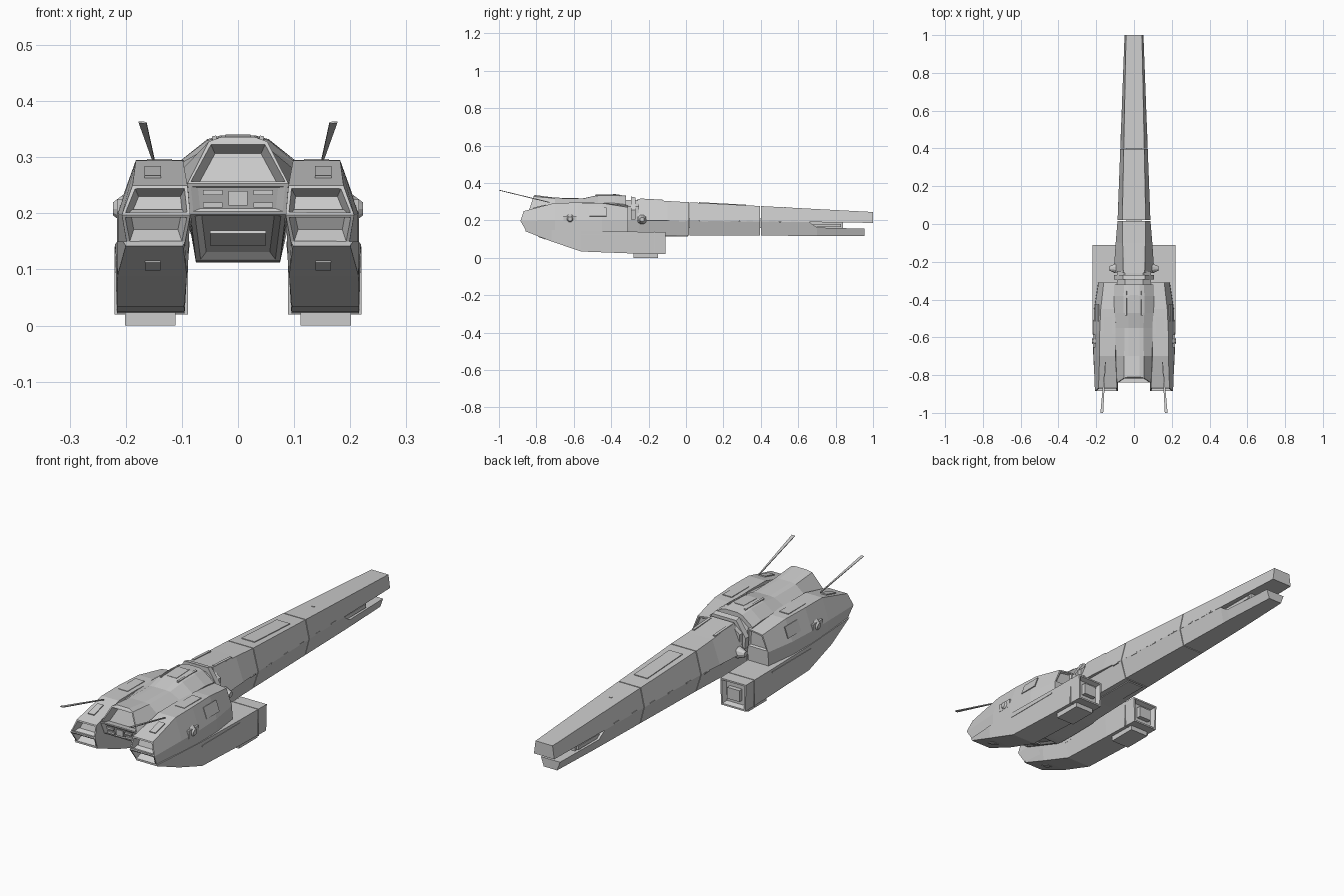
import bpy, bmesh, math
from mathutils import Matrix, Vector

if "Cube" in bpy.data.objects:
    bpy.data.objects.remove(bpy.data.objects["Cube"])

grey = bpy.data.materials.new("hull_grey")
grey.diffuse_color = (0.6, 0.6, 0.6, 1)
grey.use_nodes = True
grey.node_tree.nodes["Principled BSDF"].inputs["Base Color"].default_value = grey.diffuse_color


def finish(name, bm, mirror=False):
    bmesh.ops.recalc_face_normals(bm, faces=bm.faces)
    me = bpy.data.meshes.new(name)
    bm.to_mesh(me)
    bm.free()
    me.materials.append(grey)
    ob = bpy.data.objects.new(name, me)
    bpy.context.collection.objects.link(ob)
    if mirror:
        m = ob.modifiers.new("mirror", 'MIRROR')
        m.use_mirror_merge = False
    return ob


def recess(bm, face, rim, depth, shrink=0.85):
    """Inset a face and push it inwards to make an intake or a panel."""
    bmesh.ops.inset_individual(bm, faces=[face], thickness=rim)
    inner = bmesh.ops.inset_individual(bm, faces=[face], thickness=0.0001)
    c, n = face.calc_center_median(), face.normal.copy()
    for v in face.verts:
        v.co = c + (v.co - c) * shrink - n * depth


def loft(name, rings, mirror=False, front={}, back={}):
    """Skin rings of (x, y, z); end caps are strips joining point i to point n-1-i."""
    bm = bmesh.new()
    vs = [[bm.verts.new(p) for p in r] for r in rings]
    n = len(rings[0])
    for a, b in zip(vs, vs[1:]):
        for i in range(n):
            j = (i + 1) % n
            bm.faces.new((a[i], a[j], b[j], b[i]))
    caps = []
    for ring in (vs[0], vs[-1]):
        caps.append([bm.faces.new((ring[i], ring[i + 1], ring[n - 2 - i], ring[n - 1 - i]))
                     for i in range(n // 2 - 1)])
    bmesh.ops.recalc_face_normals(bm, faces=bm.faces)
    bm.normal_update()
    for cap, jobs in zip(caps, (front, back)):
        for i, (rim, depth) in jobs.items():
            recess(bm, cap[i], rim, depth)
    return finish(name, bm, mirror)


def sym(half):
    """Complete a right-hand half ring with its left-hand reflection."""
    return half + [(-x, y, z) for x, y, z in reversed(half)]


def at(y, pts):
    return [(x, y, z) for x, z in pts]


def box(name, c, size, tilt=0.0, mirror=False, roll=0.0):
    bm = bmesh.new()
    rot = Matrix.Rotation(roll, 4, 'Y') @ Matrix.Rotation(tilt, 4, 'X')
    bmesh.ops.create_cube(bm, size=1, matrix=Matrix.Translation(c) @ rot @ Matrix.Diagonal((*size, 1)))
    return finish(name, bm, mirror)


def disc(name, c, r1, r2, depth, mirror=True):
    bm = bmesh.new()
    m = Matrix.Translation(c) @ Matrix.Rotation(math.pi / 2, 4, 'Y')
    bmesh.ops.create_cone(bm, cap_ends=True, segments=10, radius1=r1, radius2=r2, depth=depth, matrix=m)
    return finish(name, bm, mirror)


# Central hull with the recessed hood opening and front panels
loft("central_hull", [
    sym([(.075, -.60, .115), (.085, -.82, .198), (.09, -.84, .253), (.052, -.815, .328), (.03, -.81, .336)]),
    sym([(.075, -.58, .113), (.087, -.70, .200), (.098, -.70, .280), (.052, -.70, .318), (.028, -.70, .322)]),
    sym(at(-.55, [(.075, .112), (.087, .2), (.105, .288), (.050, .316), (.028, .318)])),
    sym(at(-.47, [(.075, .112), (.088, .2), (.105, .292), (.055, .330), (.030, .336)])),
    sym(at(-.38, [(.075, .113), (.090, .2), (.105, .292), (.055, .332), (.030, .339)])),
    sym(at(-.32, [(.070, .115), (.095, .2), (.105, .285), (.052, .326), (.030, .332)])),
], front={0: (.012, .008), 1: (.008, .004), 2: (.007, .035)})
loft("neck", [sym(at(y, [(.07, .118), (.09, .2), (.09, .275), (.048, .308)])) for y in (-.33, -.25)])
loft("neck_collar", [sym(at(y, [(.1, .205), (.105, .255), (.058, z)])) for y, z in ((-.295, .328), (-.27, .323))])

# Detail plates on the hull front and top
box("lower_front_grille", (0, -.72, .156), (.10, .06, .006), math.radians(-21))
for i, z in enumerate((.215, .237)):
    box(f"front_bar_{i}", (.045, -.828 - .008 * i, z), (.035, .008, .009), mirror=True)
box("front_block", (0, -.83, .227), (.034, .008, .026))
box("hood_panel", (0, -.42, .336), (.045, .09, .006), math.radians(2))
box("hood_rail", (.042, -.42, .334), (.008, .13, .008), mirror=True, roll=math.radians(12))

# Side fairings: two stacked intakes each
loft("side_fairing", [
    [(.198, -.855, .145), (.207, -.885, .197), (.188, -.868, .250), (.090, -.868, .250), (.085, -.885, .197), (.095, -.855, .145)],
    at(-.70, [(.213, .110), (.214, .2), (.182, .294), (.098, .294), (.085, .2), (.09, .11)]),
    at(-.58, [(.216, .110), (.216, .2), (.182, .295), (.098, .295), (.085, .2), (.09, .11)]),
    at(-.45, [(.212, .120), (.210, .2), (.176, .293), (.095, .293), (.085, .2), (.09, .12)]),
    at(-.31, [(.190, .130), (.188, .2), (.160, .270), (.090, .280), (.085, .2), (.09, .13)]),
], True, front={0: (.008, .035), 1: (.008, .035)}, back={1: (.008, .008)})
box("fairing_hatch", (.152, -.785, .273), (.03, .07, .006), math.radians(14.7), True)
box("fairing_top_panel", (.14, -.55, .295), (.045, .12, .004), mirror=True)
box("fairing_side_panel", (.197, -.47, .246), (.004, .09, .05), mirror=True, roll=math.radians(-20))
disc("side_thruster", (.214, -.62, .208), .026, .012, .018)
box("thruster_base", (.21, -.62, .207), (.012, .07, .035), mirror=True)

# Lower pods with chins sloping down to the landing pads
loft("lower_pod", [
    at(-.858, [(.200, .142), (.205, .150), (.095, .150), (.098, .142)]),
    at(-.72, [(.215, .088), (.215, .150), (.086, .150), (.091, .088)]),
    at(-.56, [(.216, .034), (.219, .145), (.088, .145), (.096, .034)]),
    at(-.30, [(.216, .024), (.219, .140), (.088, .140), (.095, .024)]),
    at(-.11, [(.216, .020), (.219, .138), (.092, .138), (.096, .020)]),
], True, back={0: (.01, .02)})
box("pod_nozzle", (.156, -.125, .08), (.06, .03, .05), mirror=True)
box("pod_hatch", (.152, -.77, .108), (.028, .04, .006), math.radians(-20), True)
box("pod_side_rail", (.218, -.43, .125), (.005, .27, .006), mirror=True)
box("landing_pad", (.156, -.215, .0125), (.09, .13, .025), mirror=True)
box("pod_rear_band", (.155, -.17, .08), (.131, .004, .121), mirror=True)


def lerp_table(table, y):
    """Interpolate a row of section values at station y."""
    for (y0, a), (y1, b) in zip(table, table[1:]):
        if y <= y1 + 1e-6:
            t = (y - y0) / (y1 - y0)
            return [p + (q - p) * t for p, q in zip(a, b)]


# Long tail: station -> half width at base, half width at top, base height, top height
upper = [(-.26, (.108, .056, .200, .316)), (-.10, (.097, .060, .200, .304)),
         (.02, (.087, .062, .199, .297)), (1.0, (.050, .042, .187, .245))]
lower = [(-.32, (.090, .070, .200, .115)), (.02, (.087, .062, .199, .119)), (.66, (.062, .046, .191, .118)),
         (.70, (.060, .045, .162, .118)), (.955, (.047, .033, .156, .116))]


def beam(name, table, cuts):
    for i, (a, b) in enumerate(zip(cuts, cuts[1:])):
        ys = [a] + [y for y, _ in table if a < y < b] + [b - (.004 if b < cuts[-1] else 0)]
        rows = [(y, lerp_table(table, y)) for y in ys]
        loft(f"{name}_{i}", [sym(at(y, [(w, z), (t, h)])) for y, (w, t, z, h) in rows])


beam("tail_upper", upper, (-.26, .02, .40, 1.0))
beam("tail_lower", lower, (-.32, .02, .40, .955))
box("tail_core", (0, .36, .185), (.08, .96, .05))
box("tail_slot_block", (0, .755, .172), (.10, .15, .016))

# Tail surface details
slope = -math.atan2(.052, .98)
box("tail_top_panel", (0, .195, .288), (.066, .25, .006), slope)
box("tail_rear_hatch", (0, .53, .270), (.012, .006, .004), slope)
for i in range(6):
    y = -.02 + i * .12
    w = lerp_table(upper, y)[0]
    box(f"seam_plate_{i}", (w - .002, y, .197), (.005, .035, .006), mirror=True)
box("shoulder_plate", (.052, -.185, .310), (.012, .12, .008), slope, True)
disc("tail_thruster", (.113, -.235, .205), .026, .012, .035)
box("belly_plate", (0, -.10, .117), (.08, .22, .006))

# Antennas: thin blades widening to the tip
loft("antenna", [
    [(.153, -.73, .294), (.153, -.73, .299), (.149, -.73, .299), (.149, -.73, .294)],
    [(.177, -1.0, .361), (.178, -1.0, .364), (.163, -1.0, .363), (.163, -1.0, .360)],
], True)
